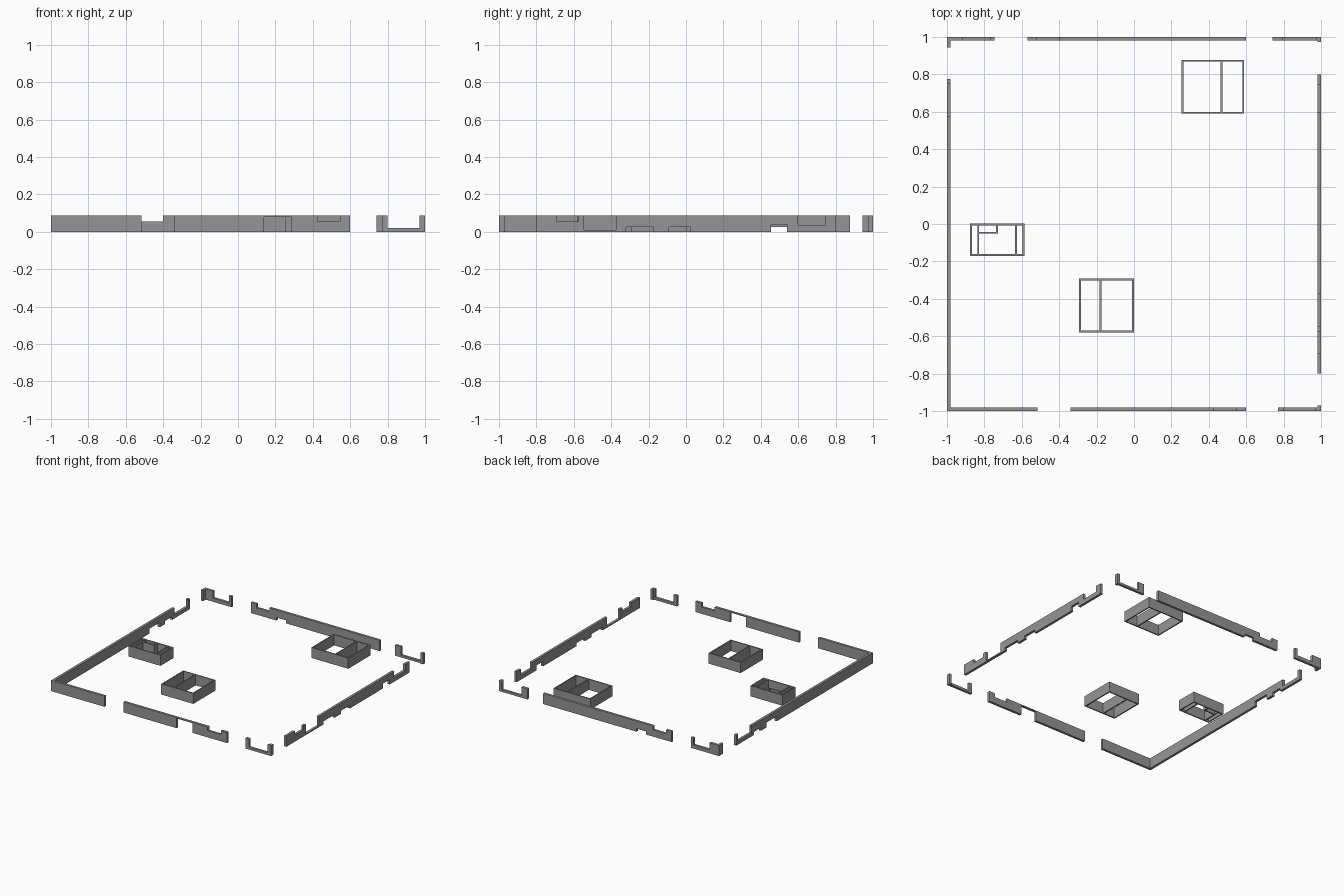
import bpy, bmesh
from mathutils import Vector

if "Cube" in bpy.data.objects:
    bpy.data.objects.remove(bpy.data.objects["Cube"])

H = 0.087    # wall height
T = 0.02     # outer wall thickness
R = 0.01     # room wall thickness

# dark grey for every wall
grey = bpy.data.materials.new("dark_grey")
grey.diffuse_color = (0.3, 0.3, 0.3, 1)
grey.use_nodes = True
grey.node_tree.nodes["Principled BSDF"].inputs["Base Color"].default_value = grey.diffuse_color


def finish(bm, name):
    bmesh.ops.recalc_face_normals(bm, faces=bm.faces)
    me = bpy.data.meshes.new(name)
    bm.to_mesh(me)
    bm.free()
    me.materials.append(grey)
    ob = bpy.data.objects.new(name, me)
    bpy.context.collection.objects.link(ob)
    return ob


def wall(name, axis, pos, start, end, cuts=()):
    """Extruded wall; cuts are (from, to, z_low, z_high) giving what remains there."""
    spans, at = [], start
    for a, b, lo, hi in cuts:
        if a > at:
            spans.append((at, a, 0, H))
        spans.append((a, b, lo, hi))
        at = b
    if at < end:
        spans.append((at, end, 0, H))
    outline = []
    for a, b, lo, hi in spans:
        outline += [(a, lo), (b, lo)]
    for a, b, lo, hi in reversed(spans):
        outline += [(b, hi), (a, hi)]
    pts = [p for i, p in enumerate(outline) if p != outline[i - 1]]
    bm = bmesh.new()
    if axis == 'x':
        vs = [bm.verts.new((u, pos, z)) for u, z in pts]
        step = Vector((0, T, 0))
    else:
        vs = [bm.verts.new((pos, u, z)) for u, z in pts]
        step = Vector((T, 0, 0))
    face = bm.faces.new(vs)
    ext = bmesh.ops.extrude_face_region(bm, geom=[face], use_keep_orig=True)
    moved = [g for g in ext['geom'] if isinstance(g, bmesh.types.BMVert)]
    bmesh.ops.translate(bm, verts=moved, vec=step)
    return finish(bm, name)


def room(name, x0, x1, y0, y1, partitions):
    """Open rectangular ring plus straight partitions (x0, x1, y0, y1)."""
    bm = bmesh.new()
    ring = []
    for d in (0, R):
        for z in (0, H):
            ring.append([bm.verts.new((x, y, z)) for x, y in (
                (x0 + d, y0 + d), (x1 - d, y0 + d), (x1 - d, y1 - d), (x0 + d, y1 - d))])
    ob, ot, ib, it = ring
    for i in range(4):
        j = (i + 1) % 4
        for p, q in ((ob, ot), (ot, it), (it, ib), (ib, ob)):
            bm.faces.new((p[i], p[j], q[j], q[i]))
    for a, b, c, d in partitions:
        new = bmesh.ops.create_cube(bm, size=1)['verts']
        bmesh.ops.scale(bm, verts=new, vec=(b - a, d - c, H))
        bmesh.ops.translate(bm, verts=new, vec=((a + b) / 2, (c + d) / 2, H / 2))
    return finish(bm, name)


# front perimeter wall
wall("front_wall_left", 'x', -1, -1, -0.515)
wall("front_wall_middle", 'x', -1, -0.34, 0.6,
     [(0.14, 0.285, 0.08, H), (0.425, 0.545, 0, 0.055)])
wall("front_wall_right", 'x', -1, 0.77, 1, [(0.8, 0.97, 0, 0.02)])

# back perimeter wall
wall("back_wall_left", 'x', 1 - T, -1, -0.745, [(-0.915, -0.77, 0, 0.03)])
wall("back_wall_middle", 'x', 1 - T, -0.57, 0.6,
     [(-0.52, -0.4, 0, 0.055), (-0.338, -0.25, 0.025, H)])
wall("back_wall_right", 'x', 1 - T, 0.74, 1, [(0.795, 0.975, 0, 0.018)])

# left perimeter wall
wall("left_wall", 'y', -1, -1 + T, 0.775,
     [(0.25, 0.385, 0.04, H), (0.455, 0.545, 0.025, H), (0.575, 0.75, 0, 0.03)])
wall("left_back_stub", 'y', -1, 0.945, 1 - T)

# right perimeter wall
wall("right_wall", 'y', 1 - T, -0.8, 0.8,
     [(-0.69, -0.575, 0, 0.055), (-0.545, -0.375, 0, 0.01),
      (-0.32, -0.175, 0.025, H), (-0.09, 0.025, 0.025, H),
      (0.455, 0.54, 0.04, H), (0.6, 0.745, 0, 0.037)])
wall("right_front_stub", 'y', 1 - T, -1 + T, -0.97)
wall("right_back_stub", 'y', 1 - T, 0.972, 1 - T)

# inner rooms
room("back_room", 0.255, 0.589, 0.59, 0.878, [(0.463, 0.473, 0.6, 0.868)])
room("front_room", -0.293, -0.001, -0.579, -0.291, [(-0.184, -0.174, -0.569, -0.301)])
room("left_room", -0.877, -0.586, -0.17, 0.002,
     [(-0.838, -0.828, -0.16, -0.008), (-0.636, -0.626, -0.16, -0.008),
      (-0.828, -0.728, -0.052, -0.042), (-0.738, -0.728, -0.042, -0.008)])
